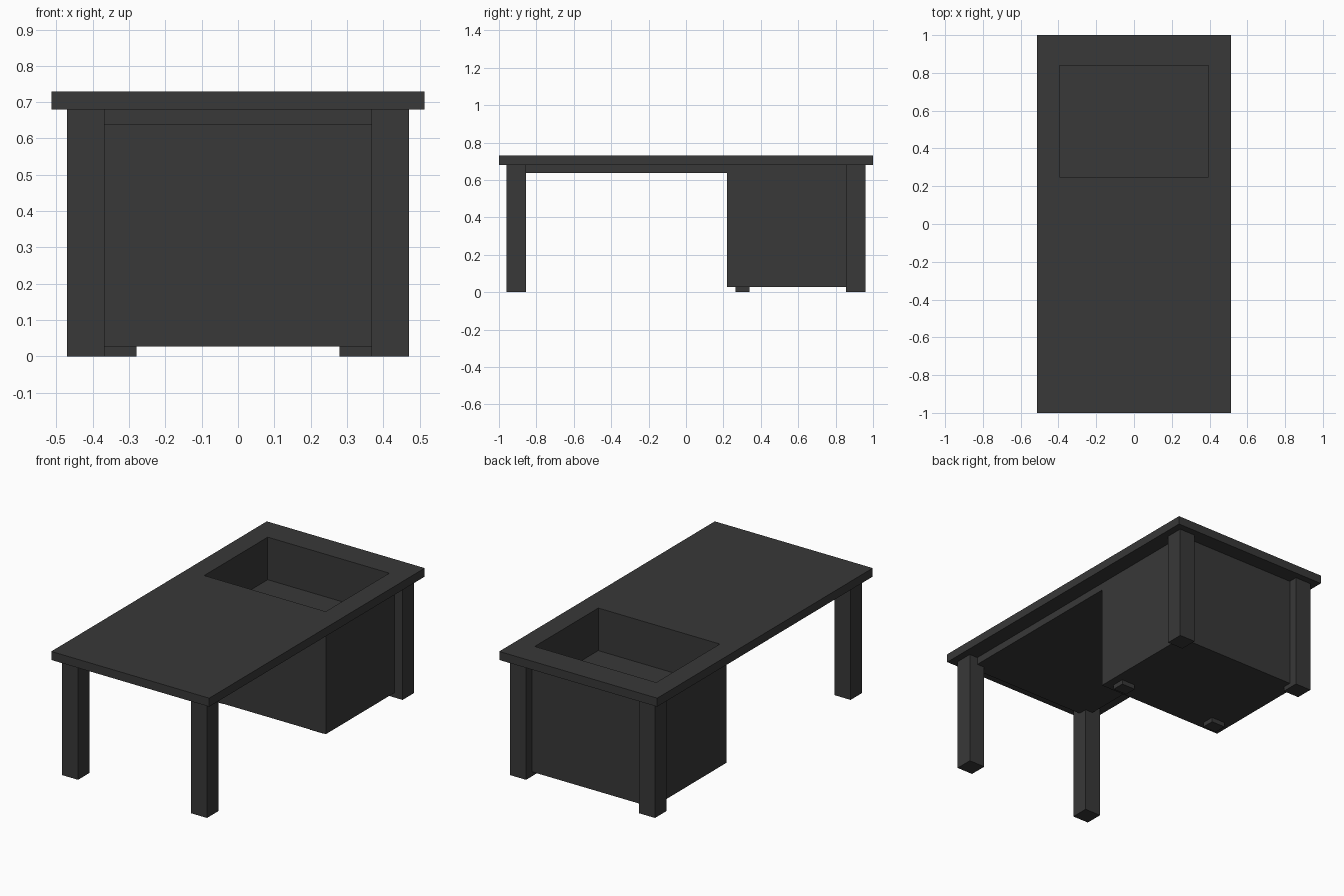
import bpy

if "Cube" in bpy.data.objects:
    bpy.data.objects.remove(bpy.data.objects["Cube"])

mat = bpy.data.materials.new("dark_paint")
mat.diffuse_color = (0.04, 0.04, 0.04, 1)
mat.use_nodes = True
mat.node_tree.nodes["Principled BSDF"].inputs["Base Color"].default_value = mat.diffuse_color


def block(name, x0, x1, y0, y1, z0, z1):
    """Axis-aligned box given by its limits."""
    bpy.ops.mesh.primitive_cube_add(size=1)
    ob = bpy.context.object
    ob.name = name
    for v in ob.data.vertices:
        v.co.x = x0 if v.co.x < 0 else x1
        v.co.y = y0 if v.co.y < 0 else y1
        v.co.z = z0 if v.co.z < 0 else z1
    ob.data.materials.append(mat)
    return ob


# Table top, the shallow frame under it, and the cabinet
top = block("table_top", -0.513, 0.513, -1, 1, 0.68, 0.73)
frame = block("under_frame", -0.417, 0.417, -0.907, 0.22, 0.637, 0.68)
cabinet = block("cabinet", -0.417, 0.417, 0.22, 0.907, 0.027, 0.68)

# Recessed well cut through the top into the cabinet
cutter = block("well_cutter", -0.395, 0.395, 0.25, 0.84, 0.48, 0.9)
for ob in (top, cabinet):
    mod = ob.modifiers.new("well", 'BOOLEAN')
    mod.operation = 'DIFFERENCE'
    mod.solver = 'EXACT'
    mod.object = cutter
    bpy.context.view_layer.objects.active = ob
    bpy.ops.object.modifier_apply(modifier=mod.name)
bpy.data.objects.remove(cutter)

# Corner legs and the small feet under the cabinet's inner edge
for side, s in (("left", -1), ("right", 1)):
    for end, e in (("front", -1), ("back", 1)):
        xs = sorted((s * 0.367, s * 0.471))
        ys = sorted((e * 0.855, e * 0.96))
        block(f"{end}_{side}_leg", *xs, *ys, 0, 0.68)
    xs = sorted((s * 0.28, s * 0.37))
    block(f"{side}_cabinet_foot", *xs, 0.265, 0.34, 0, 0.027)
